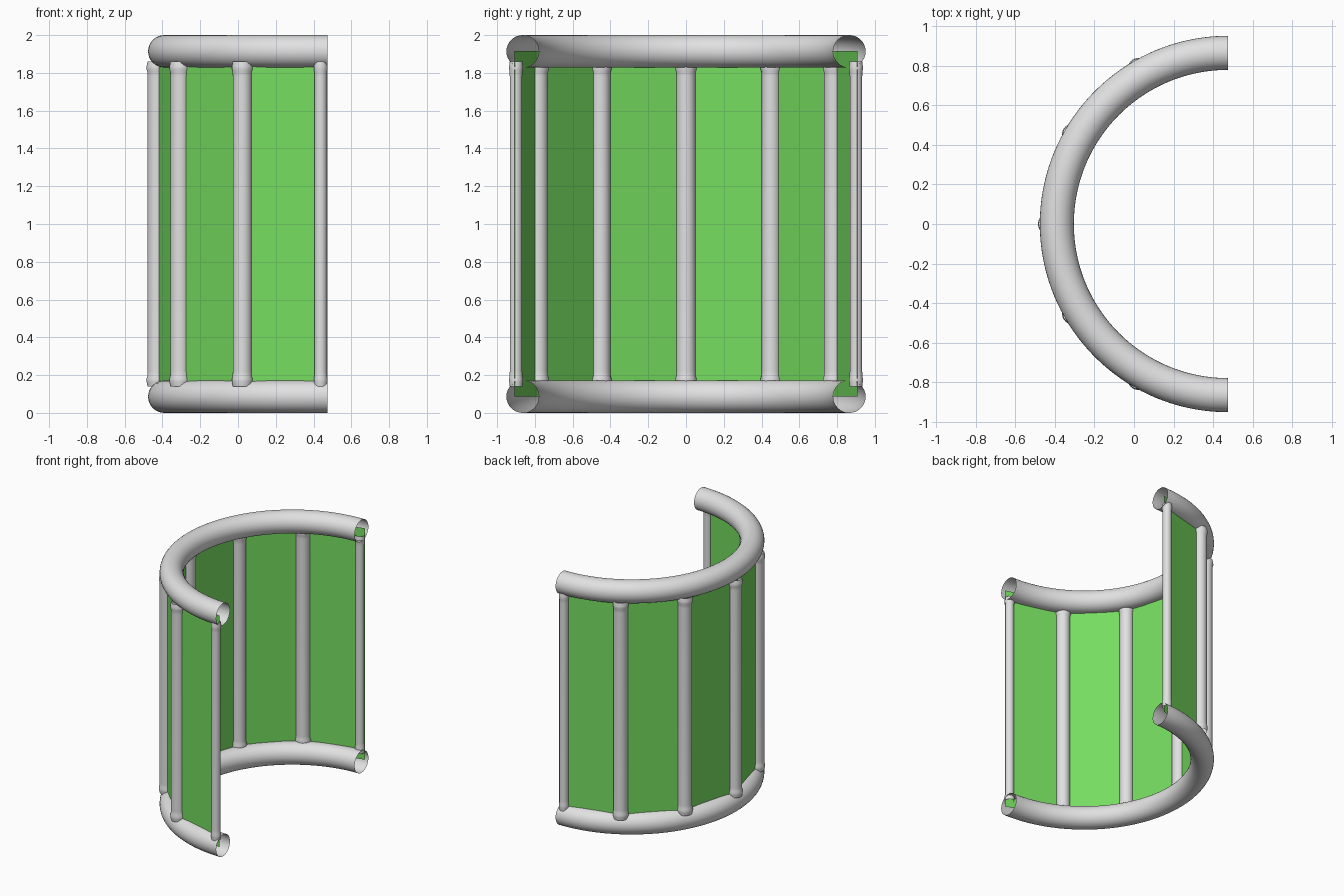
import bpy, bmesh, math

if "Cube" in bpy.data.objects:
    bpy.data.objects.remove(bpy.data.objects["Cube"])

CX = 0.475          # centre of the half circle
RING_R, TUBE_R = 0.865, 0.086
POST_R = 0.903      # distance of posts from the centre
PANEL_R = 0.907


def material(name, col):
    m = bpy.data.materials.new(name)
    m.diffuse_color = (*col, 1)
    m.use_nodes = True
    m.node_tree.nodes["Principled BSDF"].inputs["Base Color"].default_value = m.diffuse_color
    return m


GREY = material("light_grey", (0.75, 0.75, 0.75))
GREEN = material("green", (0.18, 0.72, 0.115))


def grid_object(name, rows, mat, closed, smooth=True):
    """Skin a list of point rows; closed joins each row into a loop."""
    bm = bmesh.new()
    vs = [[bm.verts.new(p) for p in r] for r in rows]
    n = len(rows[0])
    for a, b in zip(vs, vs[1:]):
        for i in range(n if closed else n - 1):
            j = (i + 1) % n
            bm.faces.new((a[i], a[j], b[j], b[i]))
    for f in bm.faces:
        f.smooth = smooth
    bmesh.ops.recalc_face_normals(bm, faces=bm.faces[:])
    me = bpy.data.meshes.new(name)
    bm.to_mesh(me)
    bm.free()
    me.materials.append(mat)
    ob = bpy.data.objects.new(name, me)
    bpy.context.collection.objects.link(ob)
    return ob


def on_arc(r, deg):
    a = math.radians(deg)
    return CX - r * math.sin(a), -r * math.cos(a)


def ring(name, z):
    """Open-ended half ring of round tube."""
    rows = []
    for i in range(73):
        row = []
        for k in range(32):
            t = math.tau * k / 32
            x, y = on_arc(RING_R + TUBE_R * math.cos(t), 180 * i / 72)
            row.append((x, y, z + TUBE_R * math.sin(t)))
        rows.append(row)
    grid_object(name, rows, GREY, True)


def post(name, x, y, r):
    """Upright with slightly flared ends."""
    half = [(0.14, r), (0.165, r * 1.1), (0.18, r * 1.12), (0.195, r * 1.02), (0.22, r)]
    profile = half + [(2 - z, q) for z, q in reversed(half)]
    rows = [[(x + q * math.cos(math.tau * k / 24), y + q * math.sin(math.tau * k / 24), z)
             for k in range(24)] for z, q in profile]
    grid_object(name, rows, GREY, True)


# top and bottom rails
ring("bottom_rail", TUBE_R)
ring("top_rail", 2 - TUBE_R)

# inner posts every 30 degrees, thinner posts at the open ends
for i in range(1, 6):
    post(f"post_{i}", *on_arc(POST_R, 30 * i), 0.051)
for side, s in (("front", -1), ("back", 1)):
    post(f"end_post_{side}", CX - 0.037, s * 0.9, 0.033)

# flat panels between the posts
for i in range(6):
    a, b = on_arc(PANEL_R, 30 * i), on_arc(PANEL_R, 30 * (i + 1))
    grid_object(f"panel_{i + 1}", [[(*a, z), (*b, z)] for z in (0.087, 1.917)],
                GREEN, False, False)
